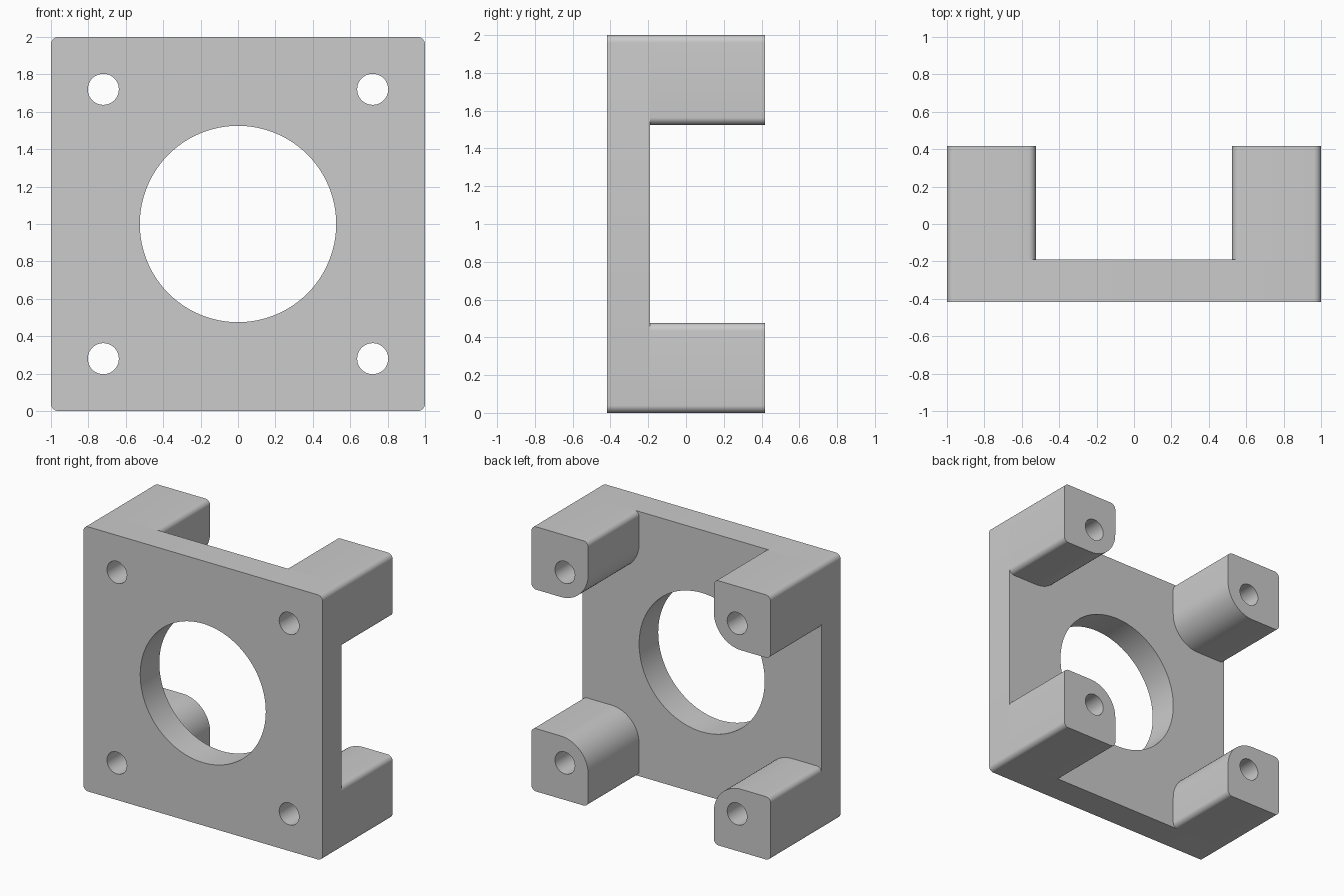
import bpy, bmesh
from math import sin, cos, pi, radians

HALF, FRONT, BACK, REAR = 1.0, -0.418, -0.19, 0.418   # half width and depth planes
INNER, SMALL, BIG = 0.525, 0.04, 0.23                 # leg inner edge, fillet radii
HOLE, HOLE_R = 0.72, 0.083

cube = bpy.data.objects.get("Cube")
if cube:
    bpy.data.objects.remove(cube, do_unlink=True)

grey = bpy.data.materials.new("light grey")
grey.use_nodes = True
colour = (0.6, 0.6, 0.6, 1)
grey.diffuse_color = colour
grey.node_tree.nodes["Principled BSDF"].inputs["Base Color"].default_value = colour


def rounded_rect(x0, x1, z0, z1, radii):
    """Outline with radii in order: low-low, high-low, high-high, low-high."""
    corners = [(x0, z0, 1, 1), (x1, z0, -1, 1), (x1, z1, -1, -1), (x0, z1, 1, -1)]
    points = []
    for i, ((x, z, sx, sz), r) in enumerate(zip(corners, radii)):
        steps = 16 if r > 0.1 else 8
        for k in range(steps + 1):
            a = pi + i * pi / 2 + k * pi / 2 / steps
            points.append((x + sx * r + r * cos(a), z + sz * r + r * sin(a)))
    return points


def circle(x, z, r, n):
    return [(x + r * cos(2 * pi * k / n), z + r * sin(2 * pi * k / n)) for k in range(n)]


def prism(name, outline, y0, y1):
    """Extrude an x-z outline along y; z is measured from the plate centre."""
    bm = bmesh.new()
    face = bm.faces.new([bm.verts.new((x, y0, z + HALF)) for x, z in outline])
    ext = bmesh.ops.extrude_face_region(bm, geom=[face], use_keep_orig=True)
    verts = [g for g in ext["geom"] if isinstance(g, bmesh.types.BMVert)]
    bmesh.ops.translate(bm, verts=verts, vec=(0, y1 - y0, 0))
    bmesh.ops.recalc_face_normals(bm, faces=bm.faces)
    mesh = bpy.data.meshes.new(name)
    bm.to_mesh(mesh)
    bm.free()
    mesh.materials.append(grey)
    obj = bpy.data.objects.new(name, mesh)
    bpy.context.collection.objects.link(obj)
    return obj


def combine(target, tool, operation):
    tool.hide_render = True
    mod = target.modifiers.new(operation.lower(), 'BOOLEAN')
    mod.operation, mod.object, mod.solver = operation, tool, 'EXACT'
    bpy.context.view_layer.objects.active = target
    bpy.ops.object.modifier_apply(modifier=mod.name)
    bpy.data.objects.remove(tool, do_unlink=True)


# Square plate with softened corners
bracket = prism("mounting_bracket",
                rounded_rect(-HALF, HALF, -HALF, HALF, [SMALL] * 4), FRONT, BACK)

# Four legs, each with a broad fillet toward the centre
leg_outline = rounded_rect(INNER, HALF, INNER, HALF, [BIG, SMALL, SMALL, SMALL])
signs = [(sx, sz) for sx in (-1, 1) for sz in (-1, 1)]
for sx, sz in signs:
    leg = prism("leg", [(sx * x, sz * z) for x, z in leg_outline], BACK, REAR)
    combine(bracket, leg, 'UNION')

# Screw holes through the legs and the central opening
for sx, sz in signs:
    combine(bracket, prism("screw_hole", circle(sx * HOLE, sz * HOLE, HOLE_R, 40), -1, 1),
            'DIFFERENCE')
combine(bracket, prism("centre_opening", circle(0, 0, INNER, 96), -1, 1), 'DIFFERENCE')

# Smooth the curved walls, keep the flat faces crisp
bpy.ops.object.select_all(action='DESELECT')
bracket.select_set(True)
bpy.context.view_layer.objects.active = bracket
bpy.ops.object.shade_smooth_by_angle(angle=radians(30))
